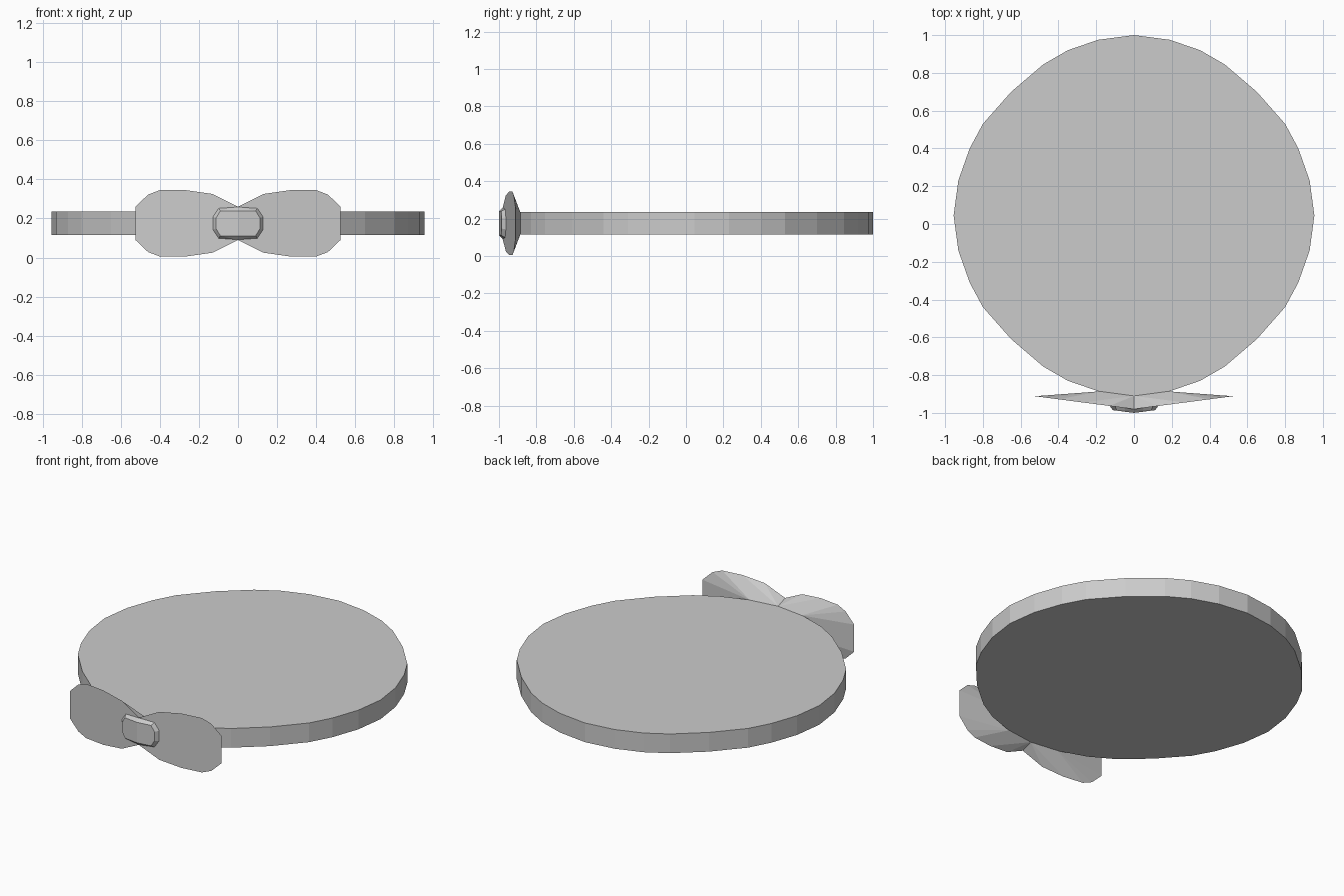
import bpy, bmesh, math

if "Cube" in bpy.data.objects:
    bpy.data.objects.remove(bpy.data.objects["Cube"])


def finish(name, bm):
    bmesh.ops.recalc_face_normals(bm, faces=bm.faces)
    mesh = bpy.data.meshes.new(name)
    bm.to_mesh(mesh)
    bm.free()
    obj = bpy.data.objects.new(name, mesh)
    bpy.context.collection.objects.link(obj)
    return obj


def mirrored_hull(name, points):
    """Convex right half, left open at x = 0 and mirrored across it."""
    bm = bmesh.new()
    for p in points:
        bm.verts.new(p)
    res = bmesh.ops.convex_hull(bm, input=bm.verts)
    loose = [v for v in bm.verts if not v.link_faces]
    bmesh.ops.delete(bm, geom=loose, context='VERTS')
    inner = [f for f in bm.faces if all(abs(v.co.x) < 1e-5 for v in f.verts)]
    bmesh.ops.delete(bm, geom=inner, context='FACES')
    bmesh.ops.dissolve_limit(bm, angle_limit=math.radians(1),
                             verts=bm.verts, edges=bm.edges)
    geom = bm.verts[:] + bm.edges[:] + bm.faces[:]
    bmesh.ops.mirror(bm, geom=geom, axis='X', merge_dist=0.0005)
    bmesh.ops.remove_doubles(bm, verts=bm.verts, dist=0.0005)
    return finish(name, bm)


MID_Z = 0.175

# Round flat disc: quarter profile mirrored into a full outline
CY = 0.045
quarter = [(0.955, 0), (0.93, 0.185), (0.87, 0.355), (0.80, 0.485),
           (0.65, 0.655), (0.48, 0.80), (0.35, 0.875), (0.19, 0.93), (0, 0.955)]
half = quarter + [(-x, y) for x, y in quarter[-2::-1]]
outline = half + [(x, -y) for x, y in half[-2:0:-1]]
bm = bmesh.new()
base = bm.faces.new([bm.verts.new((x, CY + y, 0.115)) for x, y in outline])
ext = bmesh.ops.extrude_face_region(bm, geom=[base], use_keep_orig=True)
top = [g for g in ext['geom'] if isinstance(g, bmesh.types.BMVert)]
bmesh.ops.translate(bm, verts=top, vec=(0, 0, 0.12))
finish("disc", bm)

# Bow: flat slanted front outline, tapering back onto the disc rim
rim = [(0, 0.085), (0.13, 0.15), (0.27, 0.17), (0.40, 0.17),
       (0.46, 0.147), (0.525, 0.085)]
bow = []
for s in (1, -1):
    bow += [(x, -0.98 + x * 0.13, MID_Z + s * h) for x, h in rim]
    bow += [(0.18, -0.886, MID_Z + s * 0.06), (0, -0.91, MID_Z + s * 0.06)]
mirrored_hull("bow", bow)

# Knot: bevelled plate bent around the middle of the bow
knot = []
for s in (1, -1):
    back = [(0, 0.085), (0.10, 0.078), (0.13, 0.033)]
    front = [(0, 0.064), (0.09, 0.064), (0.112, 0.028)]
    knot += [(x, -0.978 + x * 0.13, MID_Z + s * h) for x, h in back]
    knot += [(x, -1.0 + x * 0.13, MID_Z + s * h) for x, h in front]
mirrored_hull("knot", knot)
